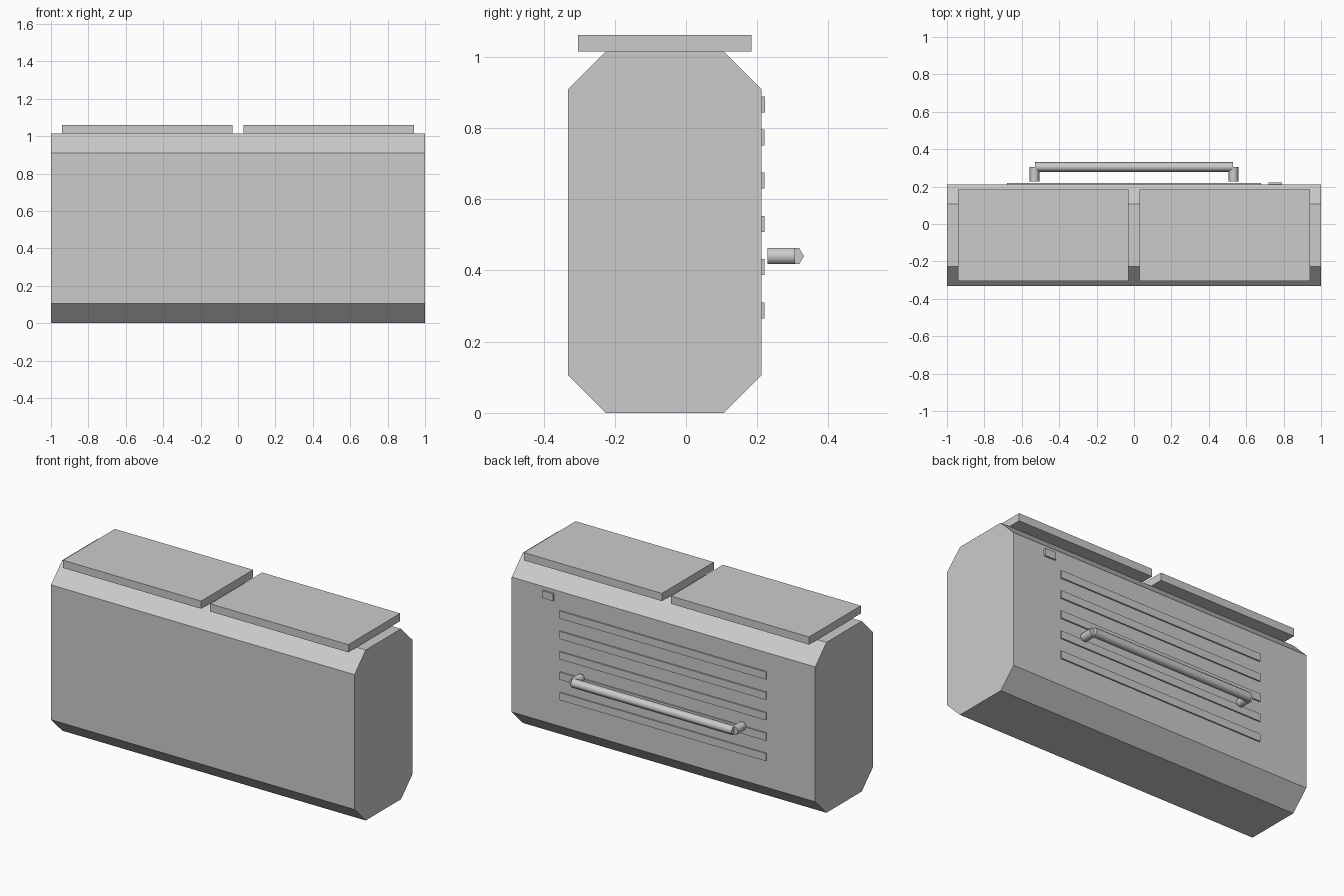
import bpy, bmesh, math
from mathutils import Matrix

if "Cube" in bpy.data.objects:
    bpy.data.objects.remove(bpy.data.objects["Cube"])

grey = bpy.data.materials.new("light_grey")
grey.diffuse_color = (0.6, 0.6, 0.6, 1)
grey.use_nodes = True
grey.node_tree.nodes["Principled BSDF"].inputs["Base Color"].default_value = grey.diffuse_color


def finish(name, bm):
    bmesh.ops.recalc_face_normals(bm, faces=bm.faces)
    me = bpy.data.meshes.new(name)
    bm.to_mesh(me)
    bm.free()
    me.materials.append(grey)
    ob = bpy.data.objects.new(name, me)
    bpy.context.collection.objects.link(ob)
    return ob


def box(name, x, y, z):
    """Box from (min, max) ranges."""
    bm = bmesh.new()
    bmesh.ops.create_cube(bm, size=1)
    for v in bm.verts:
        v.co = [r[0] + (c + 0.5) * (r[1] - r[0]) for c, r in zip(v.co, (x, y, z))]
    return finish(name, bm)


def hex_rod(name, centre, length, rotation, radius=0.026):
    """Six-sided rod with smooth sides and sharp end caps."""
    bm = bmesh.new()
    bmesh.ops.create_cone(bm, cap_ends=True, segments=6, radius1=radius,
                          radius2=radius, depth=length,
                          matrix=Matrix.Translation(centre) @ rotation)
    ob = finish(name, bm)
    bpy.ops.object.select_all(action='DESELECT')
    ob.select_set(True)
    bpy.context.view_layer.objects.active = ob
    bpy.ops.object.shade_smooth_by_angle(angle=math.radians(70))
    return ob


# Body: chamfered profile extruded along x
y0, y1, top, c = -0.332, 0.212, 1.015, 0.106
profile = [(y0 + c, 0), (y1 - c, 0), (y1, c), (y1, top - c),
           (y1 - c, top), (y0 + c, top), (y0, top - c), (y0, c)]
bm = bmesh.new()
face = bm.faces.new([bm.verts.new((-1, y, z)) for y, z in profile])
ext = bmesh.ops.extrude_face_region(bm, geom=[face])
bmesh.ops.translate(bm, vec=(2, 0, 0),
                    verts=[g for g in ext["geom"] if isinstance(g, bmesh.types.BMVert)])
finish("body", bm)

# Two lids on top
for side, x in (("left", (-0.94, -0.03)), ("right", (0.03, 0.94))):
    box(side + "_lid", x, (-0.304, 0.184), (top, 1.061))

# Vent slats and small badge plate on the back
for i in range(5):
    z = 0.288 + i * 0.1215
    box(f"vent_slat_{i + 1}", (-0.68, 0.68), (y1 - 0.005, 0.22), (z - 0.0225, z + 0.0225))
box("indicator_plate", (0.72, 0.792), (y1 - 0.005, 0.222), (0.844, 0.888))

# Handle: hexagonal bar on two posts, vertices pointing outward
hz = 0.44
bar_rot = Matrix.Rotation(math.pi / 2, 4, 'Y')
hex_rod("handle_bar", (0, 0.305, hz), 1.06, bar_rot)
post_rot = Matrix.Rotation(math.pi / 2, 4, 'X') @ Matrix.Rotation(math.pi / 6, 4, 'Z')
for side, s in (("left", -1), ("right", 1)):
    hex_rod(side + "_handle_post", (s * 0.532, 0.267, hz), 0.077, post_rot)

# Check orientation: bar needs a vertex at max y, posts a vertex at max x
for name, axis in (("handle_bar", 1), ("left_handle_post", 0), ("right_handle_post", 0)):
    ob = bpy.data.objects[name]
    values = [v.co[axis] for v in ob.data.vertices]
    if sum(v > max(values) - 0.002 for v in values) > 2:
        pivot = Matrix.Translation((sum((v.co.x for v in ob.data.vertices)) / 12,
                                    sum((v.co.y for v in ob.data.vertices)) / 12, hz))
        turn = Matrix.Rotation(math.pi / 6, 4, 'X' if axis == 1 else 'Y')
        ob.data.transform(pivot @ turn @ pivot.inverted())
